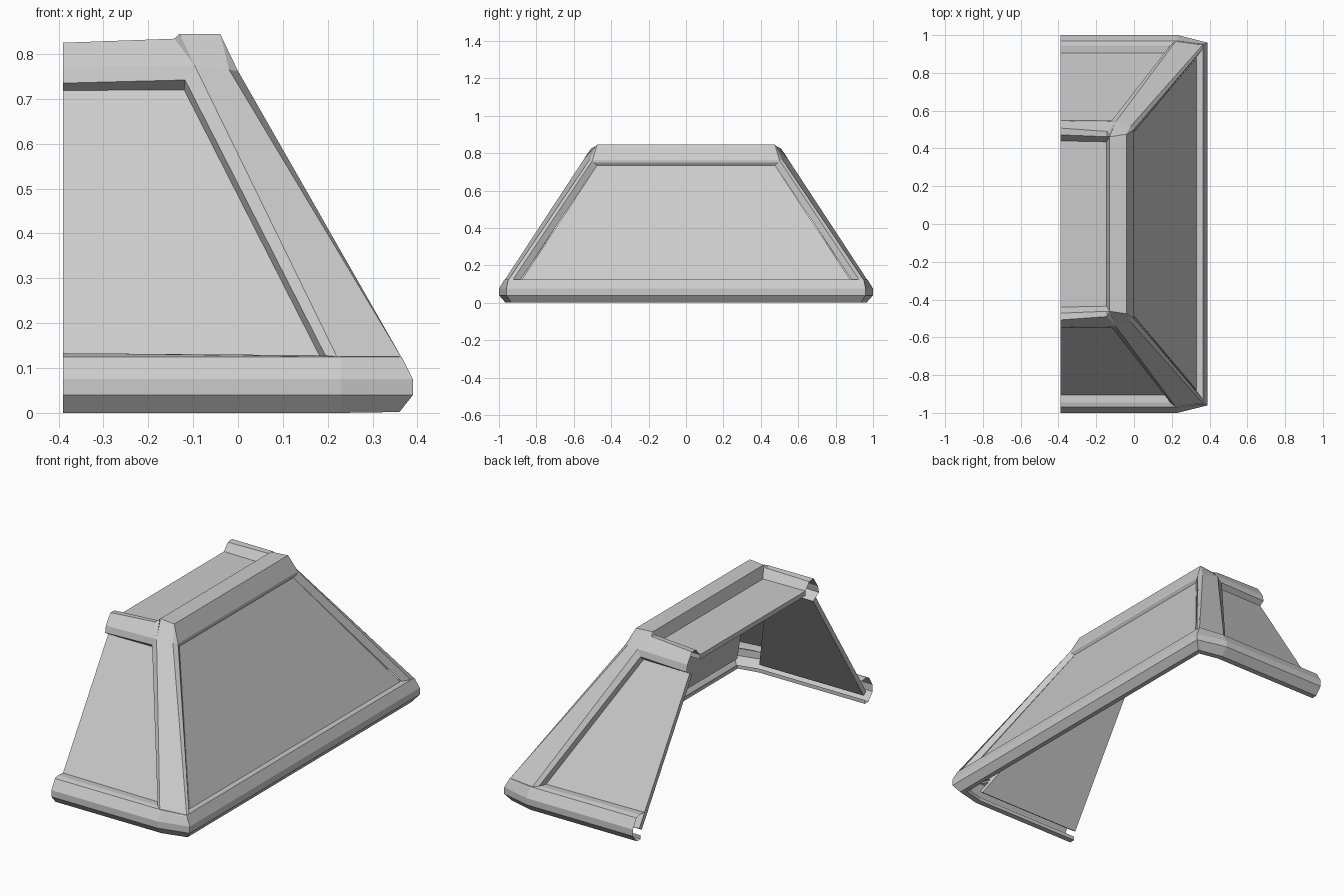
import bpy, bmesh
from mathutils import Vector

if "Cube" in bpy.data.objects:
    bpy.data.objects.remove(bpy.data.objects["Cube"])

XO = -0.39                      # open end of the shell
INSIDE = Vector((-0.39, 0, 0.1))


def sheet(name, rows, mirror=True, thick=0):
    """Skin a grid of rows of points, face it outward, mirror it front to back."""
    bm = bmesh.new()
    grid = [[bm.verts.new(p) for p in row] for row in rows]
    for a, b in zip(grid, grid[1:]):
        for i in range(len(a) - 1):
            bm.faces.new((a[i], a[i + 1], b[i + 1], b[i]))
    bmesh.ops.remove_doubles(bm, verts=bm.verts, dist=0.0005)
    bm.normal_update()
    side = sum(f.calc_area() * f.normal.dot(f.calc_center_median() - INSIDE) for f in bm.faces)
    if side < 0:
        bmesh.ops.reverse_faces(bm, faces=bm.faces)
    me = bpy.data.meshes.new(name)
    bm.to_mesh(me)
    bm.free()
    ob = bpy.data.objects.new(name, me)
    bpy.context.collection.objects.link(ob)
    if thick:
        s = ob.modifiers.new("thickness", 'SOLIDIFY')
        s.thickness = thick
        s.offset = -1
    if mirror:
        m = ob.modifiers.new("mirror", 'MIRROR')
        m.use_axis = (False, True, False)
        m.merge_threshold = 0.0005
    return ob


# Base rail: hollow profile running along the front, round the corner, along the side
front = [(-.905, .125), (-.945, .128), (-.97, .125), (-1, .075), (-1, .04), (-.965, 0), (-.935, 0), (-.935, .02)]
side = [(.325, .122), (.345, .122), (.365, .125), (.39, .075), (.39, .04), (.36, .002), (.335, .002), (.335, .02)]
corner_y = [-.89, -.92, -.95, -.96, -.96, -.935, -.91, -.91]
sheet("base_rail", [
    [(XO, y, z + (.005 if i < 2 else 0)) for i, (y, z) in enumerate(front)],
    [(.23, y, z) for y, z in front],
    [(x, y, z) for (x, z), y in zip(side, corner_y)],
    [(x, 0, z) for x, z in side],
])

# Corner post: front step, bevel, broad face, wrap to the side, shallow side step
post_top = [(-.12, -.525, .72), (-.118, -.548, .742), (-.097, -.541, .775),
            (-.02, -.515, .765), (0, -.50, .762), (-.01, -.475, .735)]
sheet("corner_post", [
    [(.188, -.912, .115), (.2, -.955, .118), (.224, -.972, .118), (.369, -.954, .116), (.366, -.93, .116), (.34, -.895, .11)],
    post_top,
])

# Cap of the corner post up to the roof
sheet("post_cap", [
    post_top[2:5],
    [(-.13, -.462, .845), (-.04, -.475, .845), (-.04, -.475, .845)],
])

# Top rail over the front panel
open_end = [(-.44, .785), (-.472, .822), (-.508, .825), (-.545, .77), (-.552, .735), (-.525, .718)]
sheet("front_top_rail", [
    [(XO, y, z) for y, z in open_end],
    [(-.145, -.435, .785), (-.142, -.462, .832), (-.142, -.49, .834)] + post_top[2::-1],
    [(-.145, -.435, .785), (-.13, -.462, .845), (-.13, -.466, .845)] + post_top[2::-1],
])

# Top rail over the side panel
rail = [(-.145, .785), (-.13, .845), (-.04, .845), (0, .762), (0, .75), (-.01, .735)]
rail_y = [-.435, -.462, -.475, -.50, -.495, -.475]
sheet("side_top_rail", [
    [(x, y, z) for (x, z), y in zip(rail, rail_y)],
    [(x, 0, z) for x, z in rail],
])

# Recessed panels, with thickness, tucked down behind the base rail
sheet("front_panel", [
    [(XO, -.947, .06), (.22, -.947, .06)],
    [(XO, -.525, .72), (-.12, -.525, .72)],
], thick=.025)
sheet("side_panel", [
    [(.366, -.92, .06), (.366, .92, .06)],
    [(-.01, -.475, .735), (-.01, .475, .735)],
], mirror=False, thick=.025)
sheet("roof_panel", [
    [(XO, -.44, .785), (-.145, -.435, .785)],
    [(XO, .44, .785), (-.145, .435, .785)],
], mirror=False, thick=.025)
